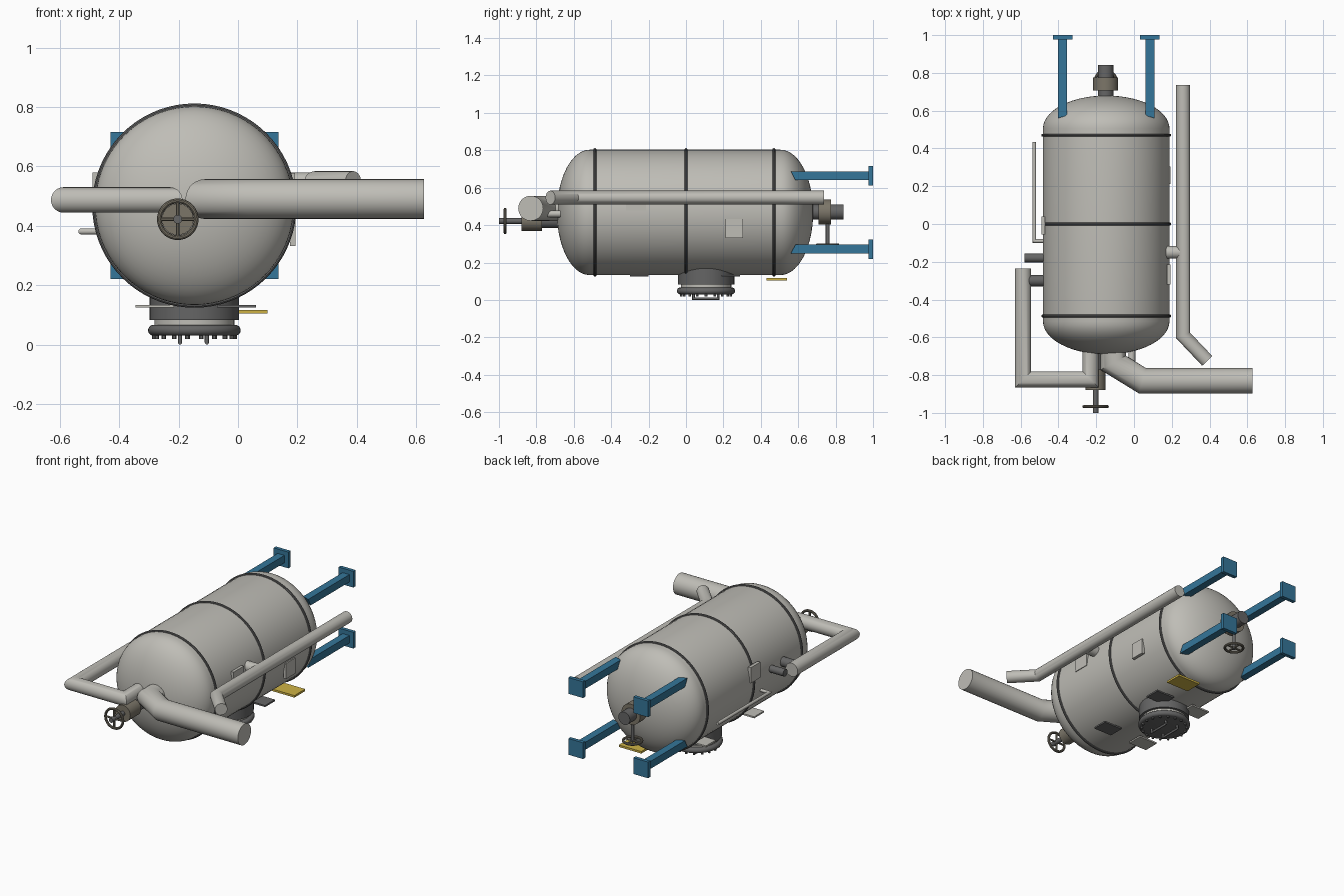
import bpy, bmesh, math
from mathutils import Vector

if "Cube" in bpy.data.objects:
    bpy.data.objects.remove(bpy.data.objects["Cube"])

CX, CZ, R = -0.147, 0.468, 0.335      # tank axis and radius


def material(name, rgb):
    m = bpy.data.materials.new(name)
    m.diffuse_color = (*rgb, 1)
    m.use_nodes = True
    m.node_tree.nodes["Principled BSDF"].inputs["Base Color"].default_value = m.diffuse_color
    return m


BLUE = material("blue_paint", (0.035, 0.18, 0.32))
YELLOW = material("yellow_paint", (0.62, 0.45, 0.06))
DARK = material("dark_steel", (0.13, 0.13, 0.13))
BRONZE = material("valve_metal", (0.2, 0.18, 0.14))
STEEL = material("tank_steel", (0.52, 0.51, 0.47))


def finish(name, bm, mat=None):
    bmesh.ops.remove_doubles(bm, verts=bm.verts, dist=1e-5)
    bmesh.ops.recalc_face_normals(bm, faces=bm.faces)
    me = bpy.data.meshes.new(name)
    bm.to_mesh(me)
    bm.free()
    me.shade_smooth()
    me.set_sharp_from_angle(angle=math.radians(35))
    if mat:
        me.materials.append(mat)
    ob = bpy.data.objects.new(name, me)
    bpy.context.collection.objects.link(ob)
    return ob


def skin(bm, rings):
    for a, b in zip(rings, rings[1:]):
        n = len(a)
        for i in range(n):
            bm.faces.new((a[i], a[(i + 1) % n], b[(i + 1) % n], b[i]))


def lathe(name, profile, loc, axis, mat=None, n=48, closed=False):
    """Spin (radius, height) points about an axis through loc."""
    bm = bmesh.new()
    q = Vector((0, 0, 1)).rotation_difference(Vector(axis))
    rings = []
    for r, h in profile:
        r = max(r, 1e-7)
        rings.append([bm.verts.new(Vector(loc) + q @ Vector(
            (r * math.cos(math.tau * i / n), r * math.sin(math.tau * i / n), h))) for i in range(n)])
    skin(bm, rings + rings[:1] if closed else rings)
    return finish(name, bm, mat)


def hoop(name, major, minor, loc, axis, mat, n=48):
    prof = [(major + minor * math.cos(math.tau * k / 10), minor * math.sin(math.tau * k / 10))
            for k in range(10)]
    return lathe(name, prof, loc, axis, mat, n, True)


def tube(name, pts, r, mat=None, up=(0, 0, 1), n=28):
    """Round pipe with mitred bends along a path lying square to 'up'."""
    bm = bmesh.new()
    pts, up = [Vector(p) for p in pts], Vector(up)
    sides = [(b - a).normalized().cross(up) for a, b in zip(pts, pts[1:])]
    rings = []
    for i, p in enumerate(pts):
        s1, s2 = sides[max(i - 1, 0)], sides[min(i, len(sides) - 1)]
        s = (s1 + s2) / (1 + s1.dot(s2))
        rings.append([bm.verts.new(p + s * r * math.cos(math.tau * k / n) + up * r * math.sin(math.tau * k / n))
                      for k in range(n)])
    skin(bm, rings)
    bm.faces.new(rings[0])
    bm.faces.new(rings[-1])
    return finish(name, bm, mat)


def box(name, lo, hi, mat=None):
    bm = bmesh.new()
    bmesh.ops.create_cube(bm, size=1)
    for v in bm.verts:
        v.co = Vector([(l + h) / 2 + c * (h - l) for l, h, c in zip(lo, hi, v.co)])
    return finish(name, bm, mat)


# Vessel with elliptical heads and weld bands
A = [math.pi / 2 * k / 14 for k in range(15)]
front = [(R * math.sin(a), -0.515 - 0.175 * math.cos(a)) for a in A]
back = [(R * math.cos(a), 0.505 + 0.175 * math.sin(a)) for a in A]
lathe("tank", front + back, (CX, 0, CZ), (0, 1, 0), STEEL, 72)
for y in (-0.487, 0, 0.47):
    hoop("tank_band", R + 0.001, 0.008, (CX, y, CZ), (0, 1, 0), DARK, 72)

# Four legs with foot plates, inner corner cut away at the tank end
for sx in (-1, 1):
    for sz in (-1, 1):
        x, z = CX + sx * 0.231, CZ + sz * 0.196
        leg = box("leg", (x - 0.024, 0.56, z - 0.024), (x + 0.024, 0.98, z + 0.024), BLUE)
        for v in leg.data.vertices:
            if v.co.y < 0.7 and (v.co.x - x) * sx < 0:
                v.co.y += 0.015
            if v.co.y < 0.7 and (v.co.z - z) * sz < 0:
                v.co.y += 0.025
        box("foot_plate", (x - 0.052, 0.977, z - 0.052), (x + 0.052, 1.0, z + 0.052), BLUE)

# Manway below the tank: neck, gasket, rounded cover, bolts, handles
M = (CX, 0.107, 0)
lathe("manway_neck", [(0, 0.2), (0.151, 0.2), (0.151, 0.083), (0, 0.083)], M, (0, 0, 1), DARK)
lathe("manway_gasket", [(0.135, 0.09), (0.135, 0.06)], M, (0, 0, 1), STEEL)
rim = [(0.138 + 0.018 * math.cos(t), 0.048 + 0.018 * math.sin(t))
       for t in (math.pi / 2 - math.pi * k / 10 for k in range(11))]
lathe("manway_cover", [(0, 0.066)] + rim + [(0, 0.03)], M, (0, 0, 1), DARK)
for k in range(18):
    t = math.tau * k / 18
    lathe("manway_bolt", [(0, 0.035), (0.008, 0.035), (0.008, 0.019), (0, 0.019)],
          (CX + 0.135 * math.cos(t), 0.107 + 0.135 * math.sin(t), 0), (0, 0, 1), DARK, 6)
for x in (-0.195, -0.105):
    tube("manway_handle", [(x, 0.04, 0.035), (x, 0.04, 0.007), (x, 0.172, 0.007), (x, 0.172, 0.035)],
         0.007, DARK, (1, 0, 0), 12)

# Large outlet pipe, front right
tube("outlet_pipe", [(-0.11, -0.6, 0.49), (-0.11, -0.735, 0.49), (0.045, -0.83, 0.49), (0.627, -0.83, 0.49)],
     0.067, STEEL)
# Return pipe round the left side and its nozzles
tube("return_pipe", [(-0.23, -0.6, 0.487), (-0.23, -0.823, 0.487), (-0.587, -0.823, 0.487),
                     (-0.587, -0.235, 0.487)], 0.043, STEEL)
tube("left_nozzle_front", [(-0.44, -0.3, 0.487), (-0.56, -0.3, 0.487)], 0.03, DARK)
tube("left_nozzle_rear", [(-0.44, -0.18, 0.487), (-0.58, -0.18, 0.487)], 0.023, DARK)
# Long side pipe, right
tube("side_pipe", [(0.26, 0.737, 0.547), (0.26, -0.59, 0.547), (0.388, -0.725, 0.547)], 0.037, STEEL)
tube("side_pipe_nozzle", [(0.14, -0.15, 0.547), (0.25, -0.15, 0.547)], 0.033, STEEL)
# Thin gauge line, left
tube("gauge_line", [(-0.45, -0.09, 0.381), (-0.528, -0.09, 0.381), (-0.528, 0.435, 0.381)], 0.01, STEEL, n=14)
# Small front fitting
tube("front_fitting", [(-0.01, -0.6, 0.46), (-0.01, -0.73, 0.46), (-0.04, -0.77, 0.46)], 0.018, STEEL, n=16)


def handwheel(name, loc, axis, r, spoke_dirs):
    hoop(name, r, 0.008, loc, axis, BRONZE, 36)
    c = Vector(loc)
    for d in spoke_dirs:
        d = Vector(d) * r
        tube(name + "_spoke", [c - d, c + d], 0.006, BRONZE, axis, 10)


# Front drain valve
V = (-0.203, 0, 0.422)
lathe("front_valve_neck", [(0.038, -0.6), (0.038, -0.79)], V, (0, 1, 0), DARK, 32)
lathe("front_valve_body", [(0, -0.77), (0.053, -0.77), (0.053, -0.88), (0, -0.88)], V, (0, 1, 0), BRONZE, 32)
lathe("front_valve_stem", [(0, -0.87), (0.015, -0.87), (0.015, -1.0), (0, -1.0)], V, (0, 1, 0), DARK, 20)
handwheel("front_handwheel", (V[0], -0.967, V[2]), (0, 1, 0), 0.062, [(1, 0, 0), (0, 0, 1)])

# Rear valve with hanging handwheel
B = (-0.15, 0, 0.47)
lathe("rear_valve_pipe", [(0, 0.62), (0.041, 0.62), (0.041, 0.843), (0, 0.843)], B, (0, 1, 0), DARK, 32)
lathe("rear_valve_body", [(0, 0.708), (0.066, 0.708), (0.066, 0.775), (0, 0.775)], B, (0, 1, 0), BRONZE, 32)
tube("rear_valve_stem", [(-0.15, 0.757, 0.45), (-0.15, 0.757, 0.285)], 0.01, DARK, (0, 1, 0), 16)
handwheel("rear_handwheel", (-0.15, 0.757, 0.295), (0, 0, 1), 0.055, [(1, 0, 0), (0, 1, 0)])

# Pads under the tank
for x, mat in ((-0.28, STEEL), (-0.005, DARK)):
    for y in (-0.25, 0.24):
        box("under_pad", (x - 0.065, y - 0.05, 0.124), (x + 0.065, y + 0.05, 0.134), mat)
box("yellow_plate", (-0.06, 0.43, 0.104), (0.1, 0.54, 0.117), YELLOW)
# Side plates
box("right_plate_rear", (0.175, 0.212, 0.332), (0.194, 0.305, 0.432), STEEL)
box("right_plate_front", (0.175, -0.32, 0.478), (0.192, -0.215, 0.578), STEEL)
box("left_plate", (-0.49, -0.055, 0.48), (-0.47, 0.04, 0.58), STEEL)
